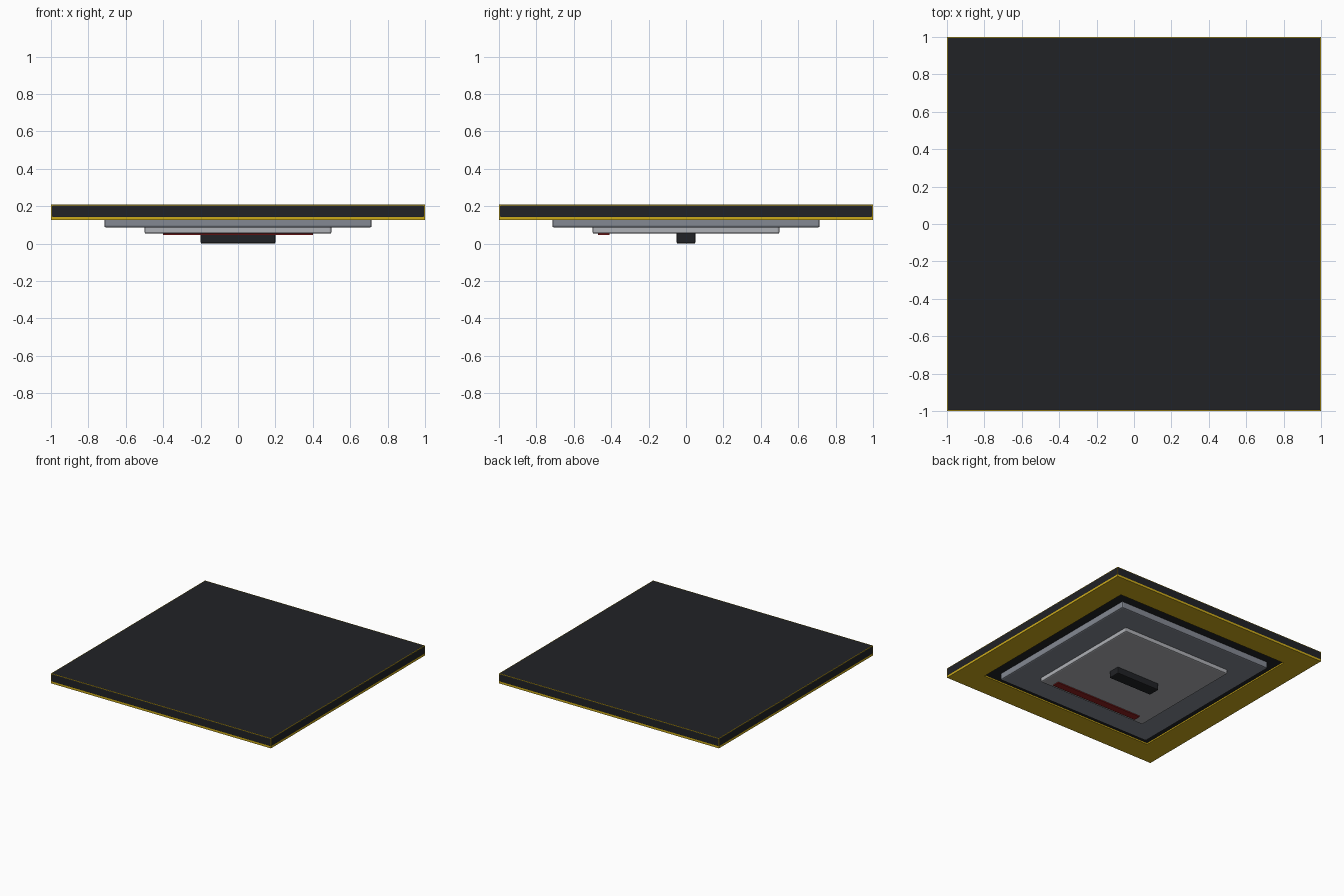
import bpy

if "Cube" in bpy.data.objects:
    bpy.data.objects.remove(bpy.data.objects["Cube"])


def paint(obj, name, rgb):
    mat = bpy.data.materials.get(name) or bpy.data.materials.new(name)
    mat.diffuse_color = (*rgb, 1)
    mat.use_nodes = True
    mat.node_tree.nodes["Principled BSDF"].inputs["Base Color"].default_value = mat.diffuse_color
    obj.data.materials.append(mat)


def box(name, x, y, z, mat, bevel=0.0):
    """Box from (min, max) ranges, with an optional small chamfer."""
    lo, hi = zip(x, y, z)
    centre = [(a + b) / 2 for a, b in zip(lo, hi)]
    bpy.ops.mesh.primitive_cube_add(size=1, location=centre)
    obj = bpy.context.object
    obj.name = name
    obj.scale = [b - a for a, b in zip(lo, hi)]
    bpy.ops.object.transform_apply(location=False, rotation=False, scale=True)
    if bevel:
        mod = obj.modifiers.new("edge_bevel", 'BEVEL')
        mod.width = bevel
        mod.segments = 2
    paint(obj, *mat)
    return obj


def square(r):
    return (-r, r)


BLACK = ("black", (0.015, 0.016, 0.019))
YELLOW = ("yellow", (0.60, 0.40, 0.01))
STEEL = ("steel", (0.23, 0.25, 0.29))
LIGHT = ("light_steel", (0.43, 0.44, 0.47))
RED = ("red", (0.28, 0.015, 0.015))

# Main slab, a hair proud of the yellow border
box("slab", square(1), square(1), (0.138, 0.209), BLACK, 0.008)

# Yellow border made of four bars around a square opening
OUT, IN, Z = 0.999, 0.8, (0.126, 0.208)
for s, label in ((-1, "front"), (1, "back")):
    box("border_" + label, square(OUT), sorted((s * IN, s * OUT)), Z, YELLOW)
for s, label in ((-1, "left"), (1, "right")):
    box("border_" + label, sorted((s * IN, s * OUT)), square(IN), Z, YELLOW)

# Stepped plates on the underside
box("outer_plate", square(0.715), square(0.715), (0.086, 0.145), STEEL, 0.01)
box("inner_plate", square(0.5), square(0.5), (0.053, 0.1), LIGHT, 0.01)

# Warning strip and grip
box("red_strip", square(0.4), (-0.47, -0.41), (0.045, 0.06), RED)
box("handle", square(0.2), square(0.05), (0.0, 0.06), BLACK, 0.008)
